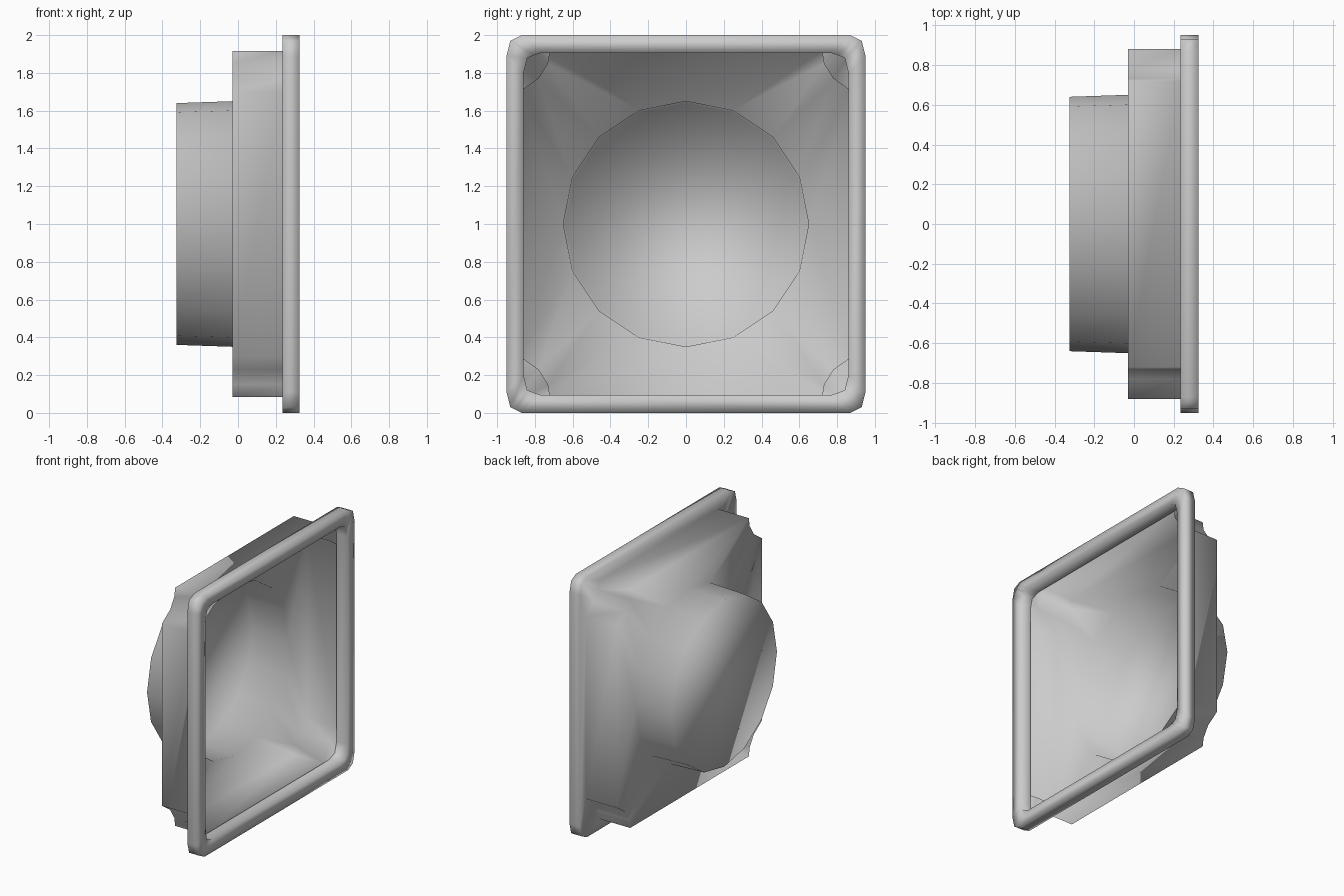
import bpy
import bmesh
import math

cube = bpy.data.objects.get("Cube")
if cube:
    bpy.data.objects.remove(cube, do_unlink=True)

CENTRE_Z = 1.0

# One quarter of each outline as (y, z from centre), counterclockwise
FLANGE = [(0.95, 0.89), (0.93, 0.97), (0.90, 0.985), (0.87, 1.0)]
OPENING = [(0.86, 0.80), (0.84, 0.88), (0.805, 0.893), (0.77, 0.905)]
NOTCHED_BOX = [(0.88, 0.70), (0.78, 0.77), (0.73, 0.85), (0.72, 0.915)]


def mirrored(quarter):
    """Mirror a quarter outline into a full loop."""
    half = quarter + [(-y, z) for y, z in reversed(quarter)]
    return half + [(-y, -z) for y, z in half]


def circle(radius, count=16):
    angles = [2 * math.pi * i / count for i in range(count)]
    return [(radius * math.cos(a), radius * math.sin(a)) for a in angles]


def add_ring(bm, x, outline):
    return [bm.verts.new((x, y, z + CENTRE_Z)) for y, z in outline]


def bridge(bm, a, b):
    for i in range(len(a)):
        j = (i + 1) % len(a)
        bm.faces.new((a[i], a[j], b[j], b[i]))


# Single shell: flange lip, flange, notched box, round spigot
sections = [
    (0.235, mirrored(OPENING)),
    (0.325, mirrored(OPENING)),
    (0.325, mirrored(FLANGE)),
    (0.235, mirrored(FLANGE)),
    (0.235, mirrored(NOTCHED_BOX)),
    (-0.03, mirrored(NOTCHED_BOX)),
    (-0.03, circle(0.65)),
    (-0.325, circle(0.64)),
]
bm = bmesh.new()
rings = [add_ring(bm, x, outline) for x, outline in sections]
for first, second in zip(rings, rings[1:]):
    bridge(bm, first, second)

# Closed end of the spigot
bm.faces.new(rings[-1])

bmesh.ops.recalc_face_normals(bm, faces=bm.faces)
for face in bm.faces:
    face.smooth = True

mesh = bpy.data.meshes.new("flanged_housing")
bm.to_mesh(mesh)
bm.free()
housing = bpy.data.objects.new("flanged_housing", mesh)
bpy.context.collection.objects.link(housing)

# Plain grey finish
grey = bpy.data.materials.new("plain_grey")
grey.use_nodes = True
colour = (0.6, 0.6, 0.6, 1.0)
grey.diffuse_color = colour
grey.node_tree.nodes["Principled BSDF"].inputs["Base Color"].default_value = colour
mesh.materials.append(grey)
